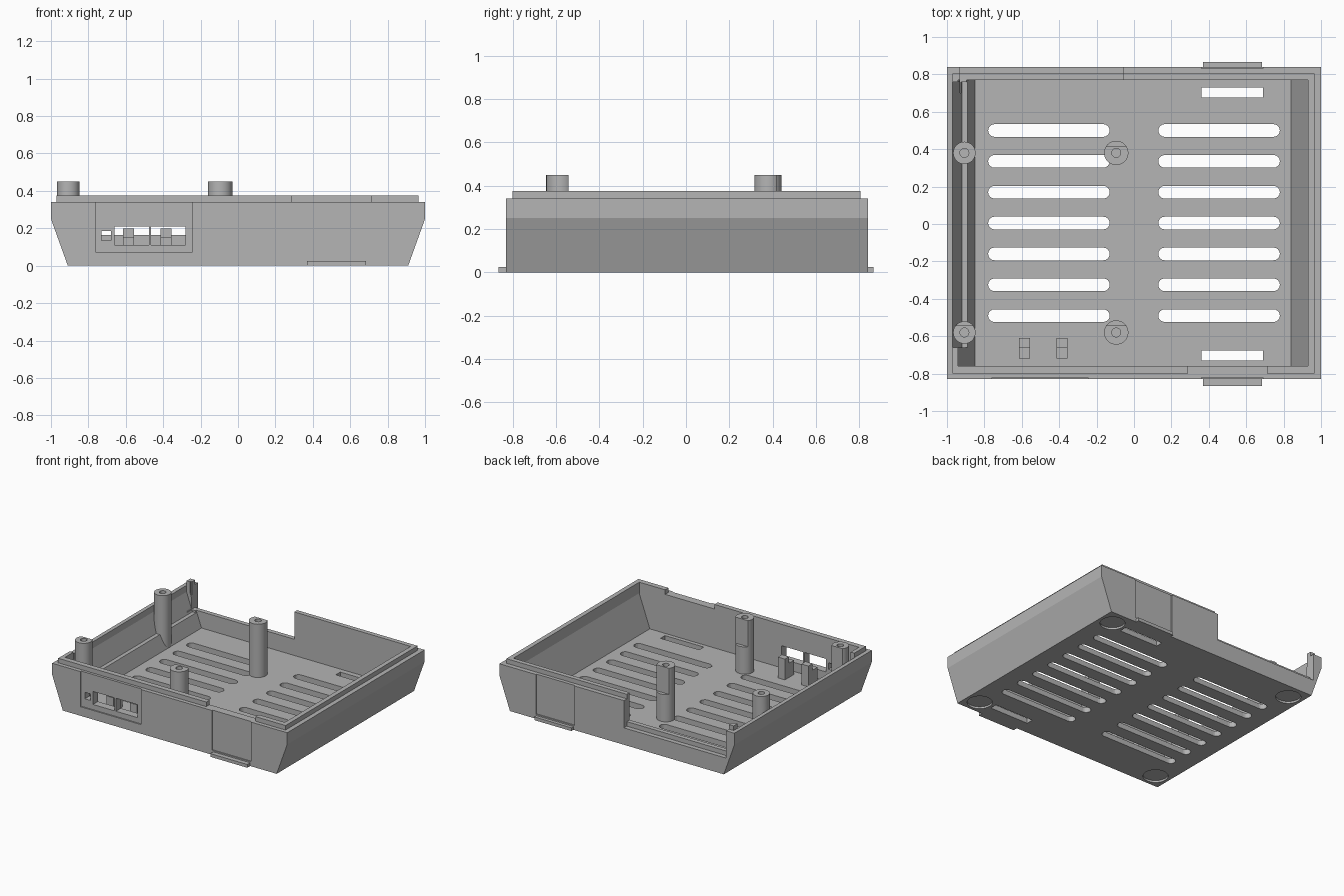
import bpy, bmesh, math

if "Cube" in bpy.data.objects:
    bpy.data.objects.remove(bpy.data.objects["Cube"])

grey = bpy.data.materials.new("grey_plastic")
grey.use_nodes = True
COLOUR = (0.46, 0.46, 0.46, 1)
grey.diffuse_color = COLOUR
grey.node_tree.nodes["Principled BSDF"].inputs["Base Color"].default_value = COLOUR


def finish(name, bm):
    bmesh.ops.recalc_face_normals(bm, faces=bm.faces)
    mesh = bpy.data.meshes.new(name)
    bm.to_mesh(mesh)
    bm.free()
    obj = bpy.data.objects.new(name, mesh)
    bpy.context.collection.objects.link(obj)
    mesh.materials.append(grey)
    return obj


def prism(name, outline, lo, hi, axis="y"):
    """Extrude a 2D outline: xz points along y, or xy points along z."""
    bm = bmesh.new()
    place = (lambda p, d: (p[0], d, p[1])) if axis == "y" else (lambda p, d: (p[0], p[1], d))
    ends = [[bm.verts.new(place(p, d)) for p in outline] for d in (lo, hi)]
    for ring in ends:
        bm.faces.new(ring)
    n = len(outline)
    for i in range(n):
        j = (i + 1) % n
        bm.faces.new((ends[0][i], ends[0][j], ends[1][j], ends[1][i]))
    return finish(name, bm)


def box(name, x0, x1, y0, y1, z0, z1):
    return prism(name, [(x0, z0), (x1, z0), (x1, z1), (x0, z1)], y0, y1)


def circle(x, y, r, n=32):
    return [(x + r * math.cos(math.tau * i / n), y + r * math.sin(math.tau * i / n)) for i in range(n)]


def slot(x0, x1, y, r, n=8):
    """Outline of a slot with round ends."""
    right = [(x1 - r + r * math.sin(math.pi * i / n), y - r * math.cos(math.pi * i / n)) for i in range(n + 1)]
    left = [(x0 + r - r * math.sin(math.pi * i / n), y + r * math.cos(math.pi * i / n)) for i in range(n + 1)]
    return right + left


def combine(target, tool, operation="DIFFERENCE"):
    tool.hide_render = True
    mod = target.modifiers.new("combine", "BOOLEAN")
    mod.operation, mod.object, mod.solver = operation, tool, "EXACT"
    bpy.context.view_layer.objects.active = target
    bpy.ops.object.modifier_apply(modifier=mod.name)
    mesh = tool.data
    bpy.data.objects.remove(tool)
    bpy.data.meshes.remove(mesh)


# Tray body with sloped ends and a raised rim
tray = prism("tray", [(-.91, 0), (.91, 0), (1, .25), (1, .34), (-1, .34), (-1, .25)], -.83, .84)
combine(tray, box("rim", -.97, .965, -.80, .805, .3, .375), "UNION")
combine(tray, prism("cavity", [(-.85, .04), (.84, .04), (.93, .29), (.93, .5), (-.94, .5), (-.94, .29)], -.76, .77))

# Rim gap at the front, stepped opening at the back, thinned right wall
combine(tray, box("rim_gap", .29, .71, -.9, -.7, .34, .5))
combine(tray, box("back_opening", -.93, -.06, .7, .9, .165, .5))
combine(tray, box("back_step", -.93, -.06, .805, .9, .13, .5))
combine(tray, prism("wall_recess", [(-.92, .15), (-.8, .15), (-.8, .5), (-.97, .5), (-.97, .29)], -.66, .76))

# Port panel and its windows
combine(tray, box("port_panel", -.76, -.245, -.9, -.82, .07, .5))
for x0, x1, z0, z1 in [(-.73, -.68, .135, .185), (-.66, -.475, .11, .21), (-.465, -.28, .11, .21)]:
    combine(tray, box("window", x0, x1, -.9, -.7, z0, z1))

# Floor vents
for i in range(7):
    for x0 in (-.78, .13):
        combine(tray, prism("vent", slot(x0, x0 + .65, .5 - .165 * i, .034), -.1, .1, "z"))

# Latch recesses, floor slots and shallow foot pockets
for side, face in ((-1, .83), (1, .84)):
    y0, y1 = sorted((side * (face - .008), side * .95))
    combine(tray, box("latch_recess", .36, .69, y0, y1, .035, .5))
    y0, y1 = sorted((side * .675, side * .73))
    combine(tray, box("latch_slot", .36, .69, y0, y1, -.1, .1))
    for x in (-.8, .8):
        combine(tray, prism("foot_pocket", circle(x, side * .72, .088), -.1, .015, "z"))

# Latch tabs
for name, side in (("front_latch_tab", -1), ("back_latch_tab", 1)):
    y0, y1 = sorted((side * .8, side * .865))
    box(name, .37, .685, y0, y1, 0, .025)


# Screw posts: inner ones stand on the floor, outer ones merge into the slope
def post(name, x, y, r, flat):
    obj = prism(name, circle(x, y, r), .03, .45, "z")
    for v in obj.data.vertices:
        if v.co.z < .1:
            v.co.z = max(.03, .05 + (-.91 - v.co.x) * 2.78)
    combine(obj, prism("screw_hole", circle(x, y, .024, 20), .3, .6, "z"))
    if flat:
        combine(obj, box("flat_cut", x - .1, x + .1, y + .038, y + .1, .25, .6))
    bpy.ops.object.select_all(action="DESELECT")
    obj.select_set(True)
    bpy.context.view_layer.objects.active = obj
    bpy.ops.object.shade_smooth_by_angle(angle=math.radians(30))


for place, y in (("front", -.58), ("back", .38)):
    post(place + "_inner_post", -.095, y, .065, True)
    post(place + "_outer_post", -.907, y, .06, place == "front")

# Notched supports behind the windows
for name, x in (("right_port_support", -.615), ("left_port_support", -.415)):
    prof = box(name, x, x + .06, -.72, -.61, .03, .2)
    combine(prof, box("support_notch", x - .1, x + .1, -.8, -.66, .15, .3))
